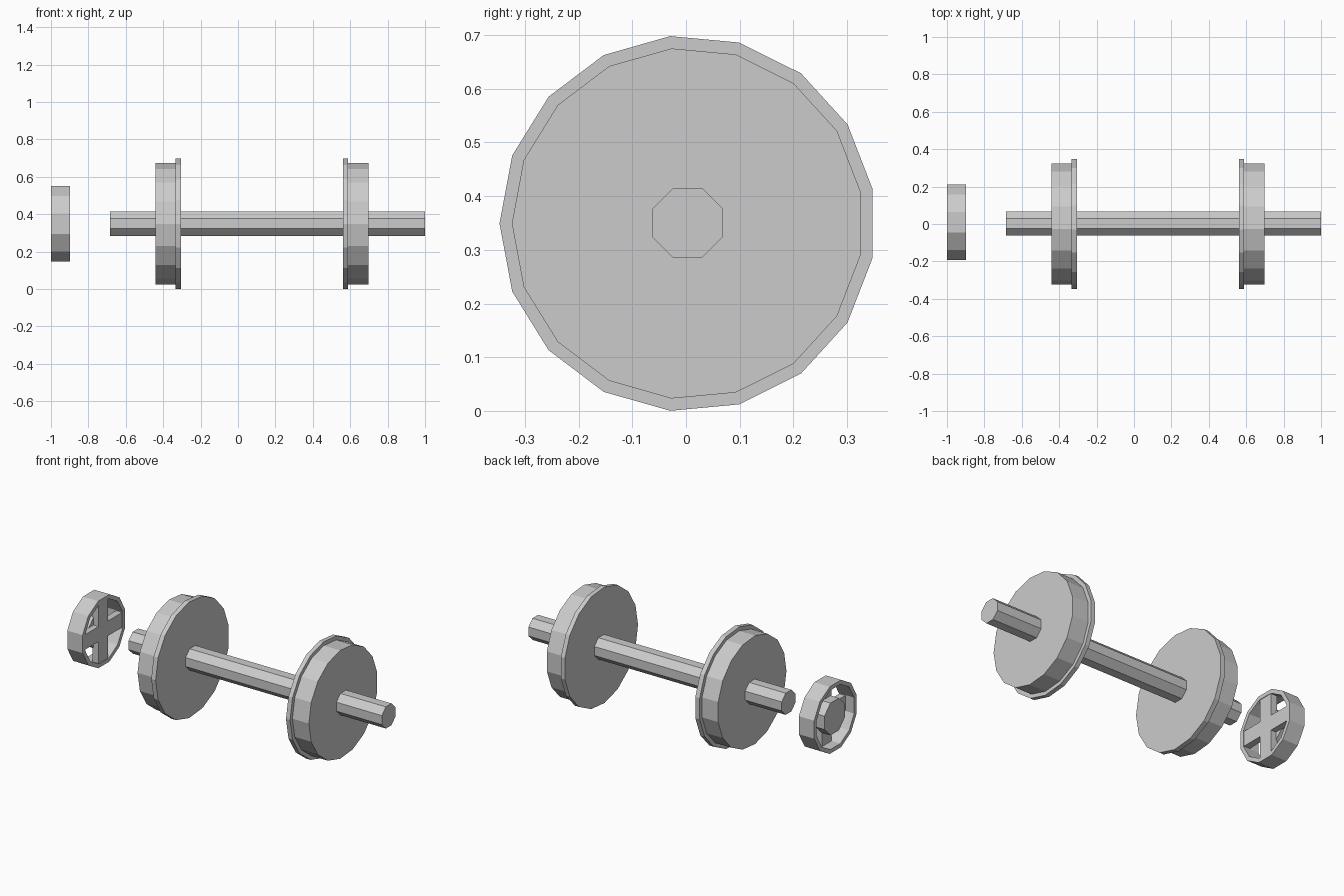
import bpy, bmesh
from math import pi, sin, cos

if "Cube" in bpy.data.objects:
    bpy.data.objects.remove(bpy.data.objects["Cube"])

CY, CZ = 0.003, 0.349   # shared axis of the wheelset


def lathe(name, profile, sides, start, cy=CY, cz=CZ, closed=False):
    """Sweep (x, radius) points around the x axis; cap the ends unless closed."""
    bm = bmesh.new()
    rings = []
    for x, r in profile:
        rings.append([bm.verts.new((x, cy + r * cos(start + 2 * pi * i / sides),
                                    cz + r * sin(start + 2 * pi * i / sides)))
                      for i in range(sides)])
    pairs = list(zip(rings, rings[1:]))
    if closed:
        pairs.append((rings[-1], rings[0]))
    else:
        bm.faces.new(rings[0])
        bm.faces.new(rings[-1])
    for a, b in pairs:
        for i in range(sides):
            j = (i + 1) % sides
            bm.faces.new((a[i], a[j], b[j], b[i]))
    bmesh.ops.recalc_face_normals(bm, faces=bm.faces)
    return finish(name, bm)


def finish(name, bm):
    me = bpy.data.meshes.new(name)
    bm.to_mesh(me)
    bm.free()
    ob = bpy.data.objects.new(name, me)
    bpy.context.collection.objects.link(ob)
    return ob


def box(name, size, loc):
    bm = bmesh.new()
    bmesh.ops.create_cube(bm, size=1)
    bmesh.ops.scale(bm, vec=size, verts=bm.verts)
    bmesh.ops.translate(bm, vec=loc, verts=bm.verts)
    return finish(name, bm)


# Octagonal axle
lathe("axle", [(-0.684, 0.0704), (1.0, 0.0704)], 8, pi / 8, cz=0.35)

# Flanged wheels, flanges facing inwards
for name, outer, step, inner in (("left_wheel", -0.441, -0.334, -0.305),
                                 ("right_wheel", 0.698, 0.589, 0.562)):
    lathe(name, [(outer, 0.327), (step, 0.327), (step, 0.35), (inner, 0.35)], 17, pi)

# Small spoked wheel: open rim, cross spokes on the inner side, hub behind them
HY, HZ = 0.009, 0.349
lathe("small_wheel_rim", [(-1.0, 0.209), (-0.898, 0.209), (-0.898, 0.184), (-1.0, 0.184)],
      12, pi / 12, HY, HZ, closed=True)
box("vertical_spoke", (0.04, 0.09, 0.37), (-0.921, HY, HZ))
box("horizontal_spoke", (0.04, 0.37, 0.09), (-0.921, HY, HZ))
lathe("small_wheel_hub", [(-0.995, 0.105), (-0.935, 0.105)], 8, pi / 8, HY, HZ)
